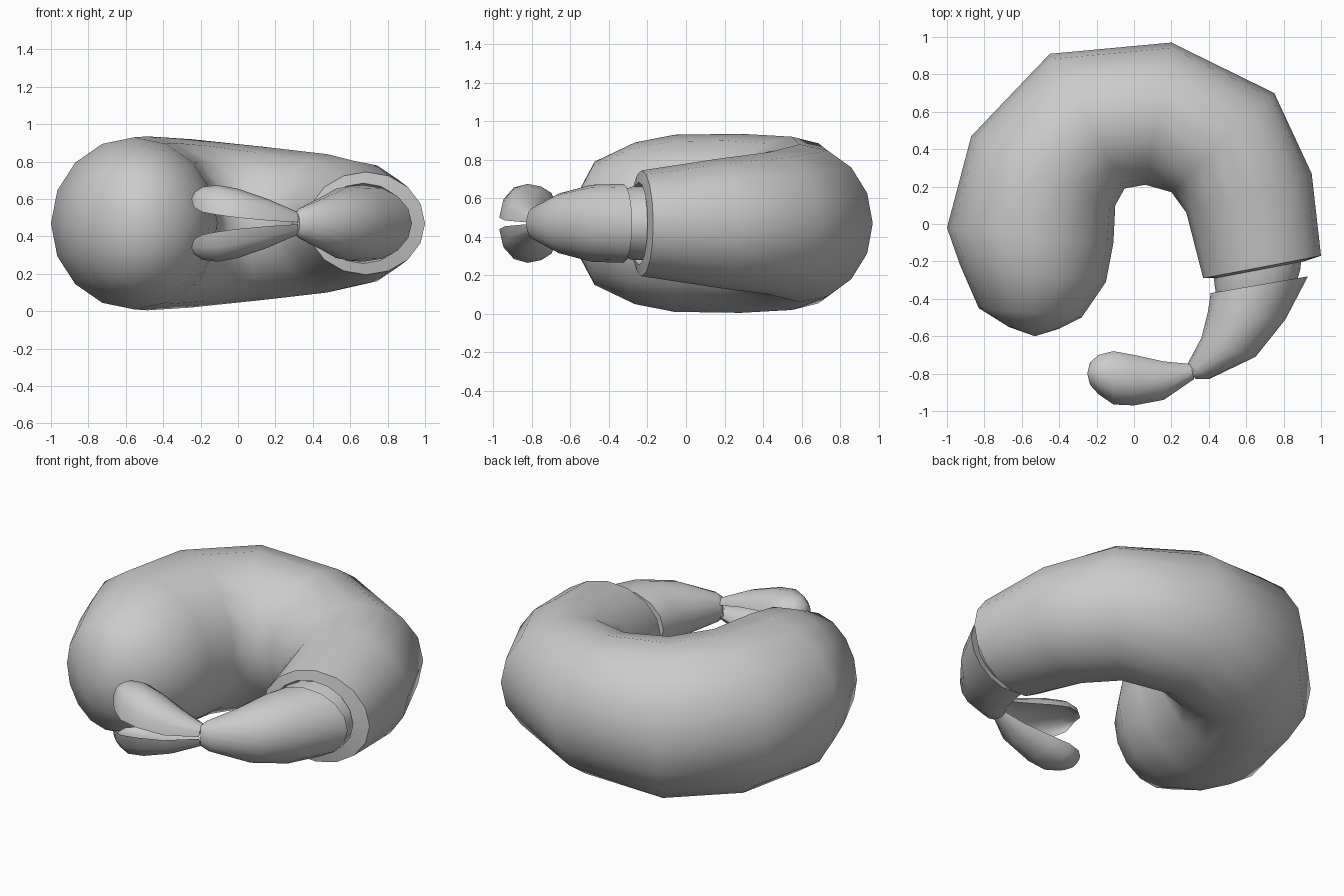
import bpy, bmesh, math
from mathutils import Vector

if "Cube" in bpy.data.objects:
    bpy.data.objects.remove(bpy.data.objects["Cube"])

MID = 0.47  # height of the symmetry plane


def finish(name, bm, angle=50):
    bmesh.ops.recalc_face_normals(bm, faces=bm.faces)
    me = bpy.data.meshes.new(name)
    bm.to_mesh(me)
    bm.free()
    ob = bpy.data.objects.new(name, me)
    bpy.context.collection.objects.link(ob)
    ob.location.z = MID
    bpy.ops.object.select_all(action='DESELECT')
    ob.select_set(True)
    bpy.context.view_layer.objects.active = ob
    bpy.ops.object.shade_smooth_by_angle(angle=math.radians(angle))
    return ob


def skin(bm, loops, start=None, end=None):
    """Bridge vertex loops; close ends with a pole point or a flat face."""
    rings = [[bm.verts.new(p) for p in lp] for lp in loops]
    n = len(rings[0])
    for a, b in zip(rings, rings[1:]):
        for i in range(n):
            j = (i + 1) % n
            bm.faces.new((a[i], a[j], b[j], b[i]))
    for ring, pole in ((rings[0], start), (rings[-1], end)):
        if pole is None:
            bm.faces.new(ring)
        else:
            v = bm.verts.new(pole)
            for i in range(n):
                bm.faces.new((ring[i], ring[(i + 1) % n], v))


def ring(ix, iy, ox, oy, h, n=16):
    """Upright ellipse between an inner and an outer plan point."""
    a, b = Vector((ix, iy, 0)), Vector((ox, oy, 0))
    c, r = (a + b) / 2, (b - a) / 2
    return [c + r * math.cos(t) + Vector((0, 0, h * math.sin(t)))
            for t in (2 * math.pi * i / n for i in range(n))]


def tube(name, sections, start=None, end=None):
    bm = bmesh.new()
    skin(bm, [ring(*s) for s in sections], start, end)
    return finish(name, bm)


# Curled body, from the blunt head end to the recessed open end
tube("body", [
    (-0.40, -0.56, -0.67, -0.55, 0.17),
    (-0.28, -0.50, -0.83, -0.45, 0.32),
    (-0.15, -0.31, -0.93, -0.22, 0.42),
    (-0.11, -0.10, -1.00, -0.02, 0.46),
    (-0.10, 0.10, -0.87, 0.47, 0.465),
    (-0.05, 0.19, -0.45, 0.91, 0.45),
    (0.06, 0.21, 0.20, 0.97, 0.41),
    (0.20, 0.17, 0.75, 0.70, 0.37),
    (0.28, 0.06, 0.95, 0.27, 0.335),
    (0.37, -0.29, 1.00, -0.17, 0.275),
    (0.43, -0.29, 0.91, -0.20, 0.215),
    (0.43, -0.24, 0.90, -0.15, 0.20),
], start=(-0.53, -0.60, 0))

# Narrow joint between body and tail
tube("tail_joint", [
    (0.42, -0.20, 0.90, -0.10, 0.19),
    (0.43, -0.32, 0.89, -0.24, 0.19),
    (0.44, -0.38, 0.87, -0.31, 0.17),
])

# Tapering tail segment
tube("tail_segment", [
    (0.46, -0.36, 0.86, -0.30, 0.16),
    (0.41, -0.37, 0.93, -0.28, 0.205),
    (0.395, -0.47, 0.81, -0.51, 0.20),
    (0.36, -0.61, 0.65, -0.71, 0.155),
    (0.29, -0.74, 0.40, -0.83, 0.085),
    (0.29, -0.77, 0.33, -0.83, 0.06),
])


# Tail fins: domed outside, hollow on the facing side, mirrored top to bottom
def fin_ring(x, y0, y1, zb, zt, n=12):
    c, r, pts = (y0 + y1) / 2, (y1 - y0) / 2, []
    for i in range(n):
        t = 2 * math.pi * i / n
        s, k = math.sin(t), math.cos(t)
        lift = s if s > 0 else -0.45 * s
        pts.append((x, c + r * k, zb + (zt - zb) * (lift + 0.22 * (k + 1) * (1 - lift)) - MID))
    # lower return path runs just beneath the dome
    return pts


bm = bmesh.new()
skin(bm, [fin_ring(*s) for s in [
    (0.32, -0.83, -0.75, 0.475, 0.53),
    (0.16, -0.94, -0.735, 0.485, 0.60),
    (0.00, -0.97, -0.70, 0.50, 0.655),
    (-0.11, -0.965, -0.68, 0.515, 0.675),
    (-0.19, -0.91, -0.70, 0.53, 0.665),
    (-0.235, -0.86, -0.74, 0.555, 0.635),
]], end=(-0.25, -0.80, 0.60 - MID))
fins = finish("tail_fins", bm)
mirror = fins.modifiers.new("mirror", 'MIRROR')
mirror.use_axis = (False, False, True)
